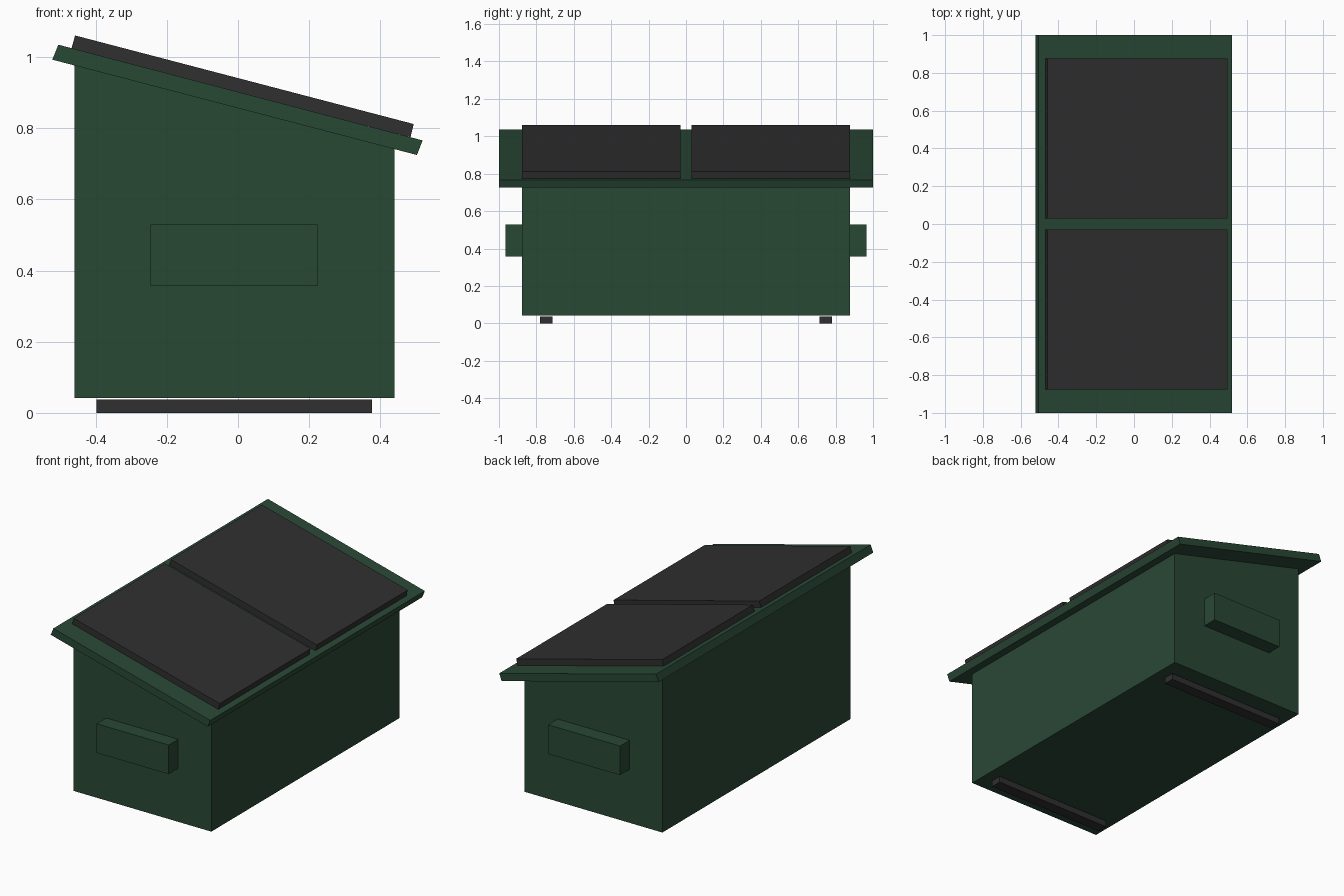
import bpy

if "Cube" in bpy.data.objects:
    bpy.data.objects.remove(bpy.data.objects["Cube"])


def material(name, color):
    mat = bpy.data.materials.new(name)
    mat.diffuse_color = (*color, 1.0)
    mat.use_nodes = True
    mat.node_tree.nodes["Principled BSDF"].inputs["Base Color"].default_value = mat.diffuse_color
    return mat


GREEN = material("green_paint", (0.022, 0.065, 0.036))
BLACK = material("dark_plastic", (0.030, 0.029, 0.030))


def extrude_profile(name, profile, y0, y1, mat):
    """Solid prism from an XZ profile (counter-clockwise seen from the front)."""
    n = len(profile)
    verts = [(x, y, z) for y in (y0, y1) for x, z in profile]
    faces = [tuple(range(n)), tuple(reversed(range(n, 2 * n)))]
    faces += [(i, i + n, (i + 1) % n + n, (i + 1) % n) for i in range(n)]
    mesh = bpy.data.meshes.new(name)
    mesh.from_pydata(verts, [], faces)
    mesh.materials.append(mat)
    obj = bpy.data.objects.new(name, mesh)
    bpy.context.collection.objects.link(obj)
    return obj


def rect(x0, x1, z0, z1):
    return [(x0, z0), (x1, z0), (x1, z1), (x0, z1)]


# Bin body with a sloping top
extrude_profile("bin_body", [(-0.46, 0.042), (0.44, 0.042), (0.44, 0.742), (-0.46, 0.977)],
                -0.877, 0.877, GREEN)

# Overhanging sloped rim
extrude_profile("top_rim", [(-0.522, 0.993), (0.503, 0.725), (0.519, 0.766), (-0.505, 1.035)],
                -1.0, 1.0, GREEN)

# Paired parts on both sides of the centre
lid = [(-0.468, 1.025), (0.485, 0.775), (0.494, 0.812), (-0.458, 1.061)]
pairs = [
    ("lid", lid, 0.029, 0.877, BLACK),
    ("lift_pocket", rect(-0.246, 0.224, 0.357, 0.529), 0.877, 0.966, GREEN),
    ("skid", rect(-0.398, 0.376, 0.0, 0.037), 0.715, 0.78, BLACK),
]
for name, profile, y0, y1, mat in pairs:
    extrude_profile("front_" + name, profile, -y1, -y0, mat)
    extrude_profile("back_" + name, profile, y0, y1, mat)
